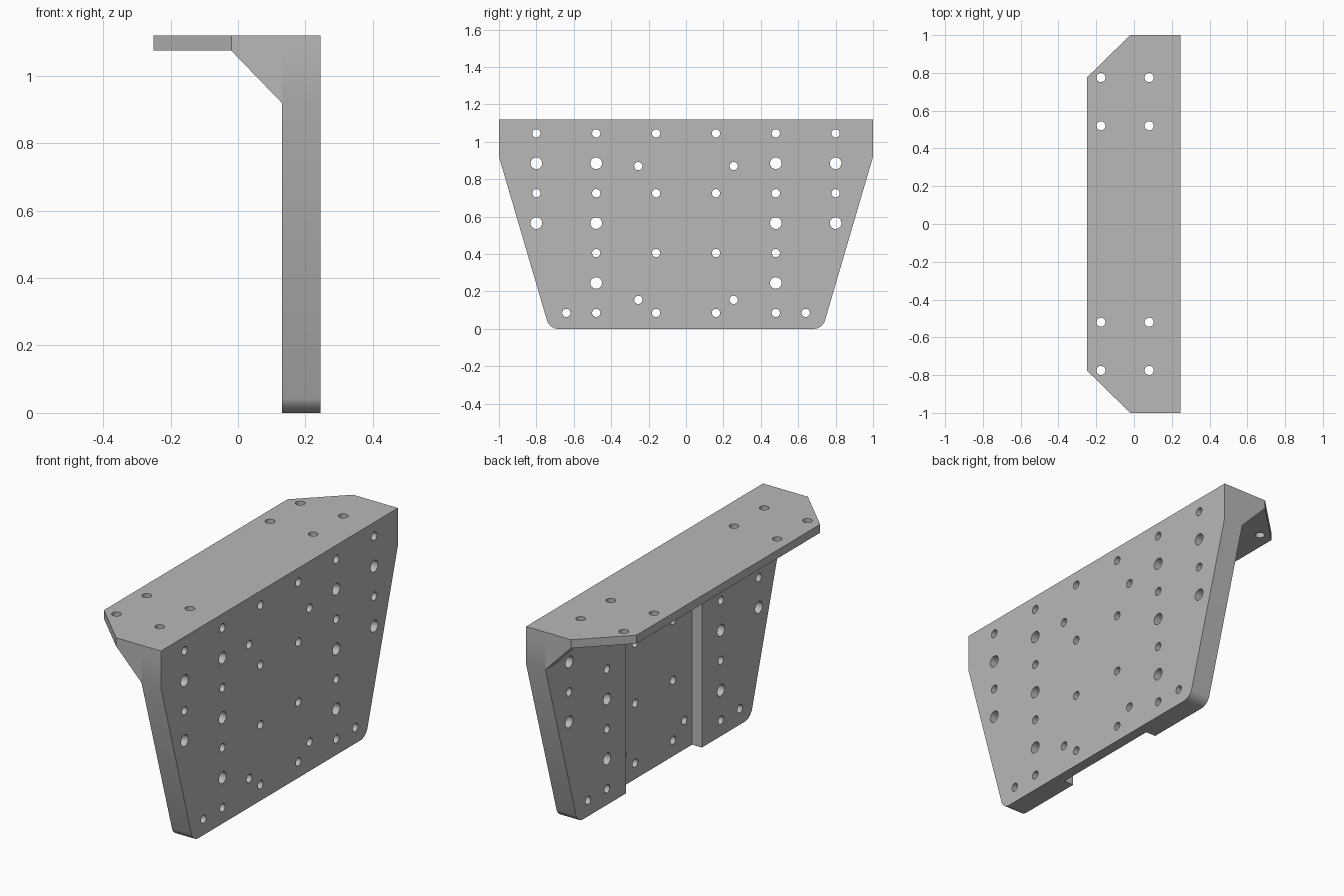
import bpy, bmesh, math
from mathutils import Matrix, Vector

cube = bpy.data.objects.get("Cube")
if cube:
    bpy.data.objects.remove(cube, do_unlink=True)

grey = bpy.data.materials.new("plain_grey")
grey.use_nodes = True
GREY = (0.48, 0.48, 0.48, 1)
grey.diffuse_color = GREY
grey.node_tree.nodes["Principled BSDF"].inputs["Base Color"].default_value = GREY

BACK, STEP, FRONT = 0.13, 0.188, 0.245      # plate depths along x
TOP, UNDER, SHOULDER = 1.12, 1.075, 0.92    # key heights
LIP, EDGE = -0.02, -0.25                    # flange chamfer start, outer edge


def finish(bm, name):
    bmesh.ops.recalc_face_normals(bm, faces=bm.faces)
    mesh = bpy.data.meshes.new(name)
    bm.to_mesh(mesh)
    bm.free()
    mesh.materials.append(grey)
    obj = bpy.data.objects.new(name, mesh)
    bpy.context.collection.objects.link(obj)
    return obj


def prism(points, offset):
    """Extrude a flat outline by an offset vector."""
    bm = bmesh.new()
    face = bm.faces.new([bm.verts.new(p) for p in points])
    out = bmesh.ops.extrude_face_region(bm, geom=[face])
    verts = [g for g in out["geom"] if isinstance(g, bmesh.types.BMVert)]
    bmesh.ops.translate(bm, verts=verts, vec=Vector(offset))
    return bm


def drill(holes, axis, name):
    """One cutter made of many cylinders: (centre, radius) along an axis."""
    bm = bmesh.new()
    turn = Matrix.Rotation(math.pi / 2, 4, "Y") if axis == "X" else Matrix()
    for centre, radius in holes:
        bmesh.ops.create_cone(bm, cap_ends=True, segments=24, radius1=radius,
                              radius2=radius, depth=0.4,
                              matrix=Matrix.Translation(centre) @ turn)
    return finish(bm, name)


def cut(obj, cutter):
    cutter.hide_render = True
    mod = obj.modifiers.new("cut", "BOOLEAN")
    mod.operation, mod.solver, mod.object = "DIFFERENCE", "EXACT", cutter
    bpy.context.view_layer.objects.active = obj
    bpy.ops.object.modifier_apply(modifier=mod.name)
    bpy.data.objects.remove(cutter, do_unlink=True)


# Upright plate: tapered sides, rounded bottom corners
half = [(0.73, 0), (1, SHOULDER), (1, UNDER)]
outline = half + [(-y, z) for y, z in reversed(half)]
bm = prism([(BACK, y, z) for y, z in outline], (FRONT - BACK, 0, 0))
corners = [e for e in bm.edges if all(v.co.z < 0.01 for v in e.verts)
           and abs(e.verts[0].co.y - e.verts[1].co.y) < 0.01]
bmesh.ops.bevel(bm, geom=corners, offset=0.045, segments=8, profile=0.5,
                affect="EDGES")
plate = finish(bm, "upright_plate")

# Shallow channel down the middle of the rear face
channel = prism([(0, y, z) for y, z in
                 ((-0.32, -0.1), (0.32, -0.1), (0.32, 1.2), (-0.32, 1.2))],
                (STEP, 0, 0))
cut(plate, finish(channel, "channel_cutter"))

# Bolt holes through the plate, on a regular pitch
PITCH, LOW, SMALL, LARGE = 0.16, 0.085, 0.022, 0.031
grid = [(1, row, SMALL) for row in (0, 2, 4, 6)]
grid += [(3, row, LARGE if row % 2 else SMALL) for row in range(7)]
grid += [(5, row, LARGE if row % 2 else SMALL) for row in range(3, 7)]
grid += [(4, 0, SMALL)]
spots = [(col * PITCH, LOW + row * PITCH, r) for col, row, r in grid]
spots += [(0.255, 0.87, SMALL), (0.255, 0.155, SMALL)]
cut(plate, drill([((FRONT - 0.06, side * y, z), r)
                  for y, z, r in spots for side in (1, -1)],
                 "X", "plate_hole_cutter"))

# Top flange with chamfered outer corners
half = [(FRONT, 1), (LIP, 1), (EDGE, 0.775)]
outline = half + [(x, -y) for x, y in reversed(half)]
flange = finish(prism([(x, y, UNDER) for x, y in outline],
                      (0, 0, TOP - UNDER)), "top_flange")
cut(flange, drill([((x, side * y, TOP), 0.024) for x in (-0.175, 0.08)
                   for y in (0.52, 0.775) for side in (1, -1)],
                  "Z", "flange_hole_cutter"))

# Triangular gussets at both ends
parts = [plate, flange]
for side, name in ((1, "back_gusset"), (-1, "front_gusset")):
    triangle = [(BACK, side, SHOULDER), (BACK, side, UNDER), (LIP, side, UNDER)]
    parts.append(finish(prism(triangle, (0, -side * 0.1, 0)), name))

bpy.ops.object.select_all(action="DESELECT")
for obj in parts:
    obj.select_set(True)
bpy.context.view_layer.objects.active = plate
bpy.ops.object.shade_smooth_by_angle(angle=math.radians(30))
